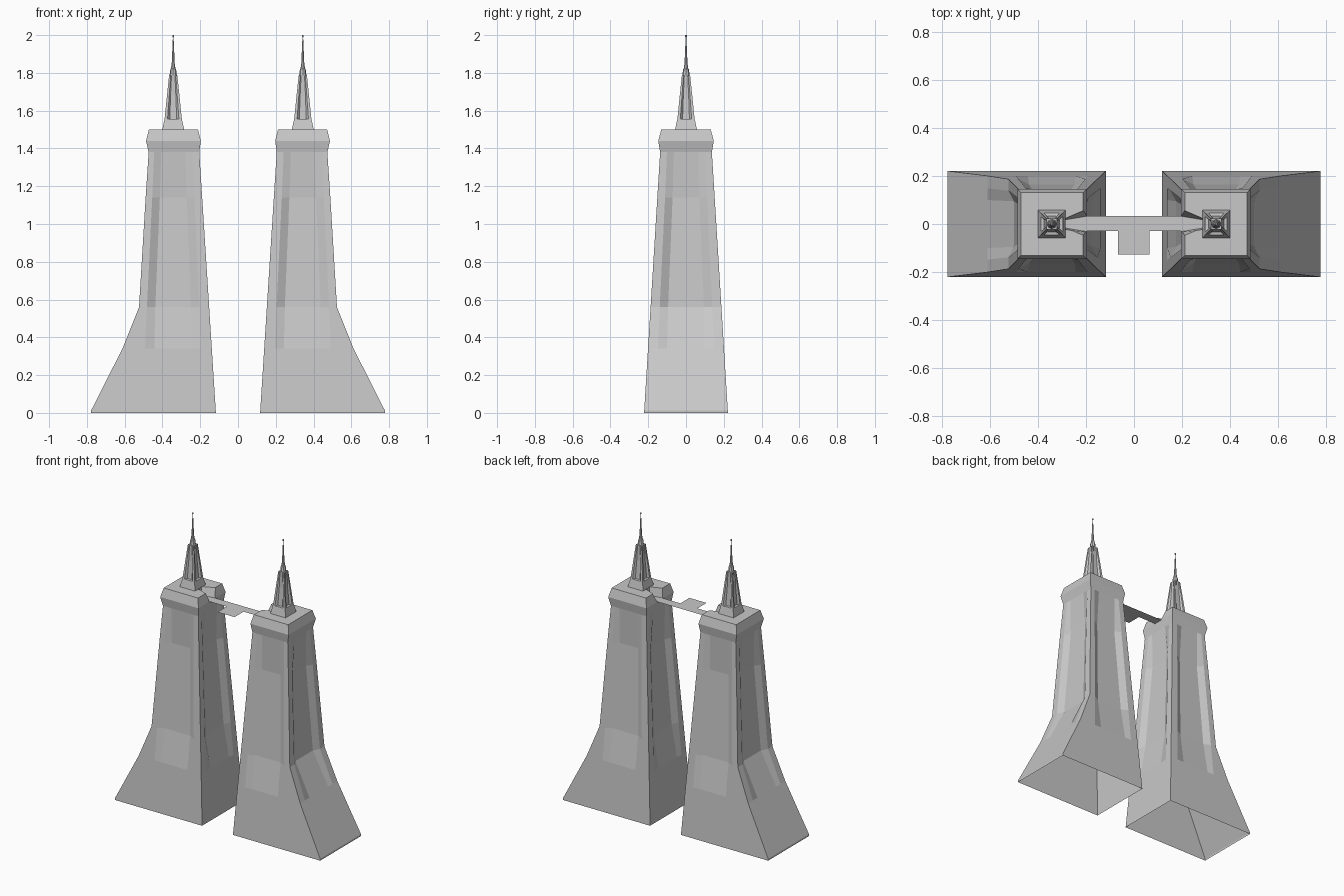
import bpy, bmesh, math

if "Cube" in bpy.data.objects:
    bpy.data.objects.remove(bpy.data.objects["Cube"])

# One stone colour for everything
stone = bpy.data.materials.new("stone_grey")
stone.use_nodes = True
stone.diffuse_color = (0.58, 0.58, 0.58, 1)
stone.node_tree.nodes["Principled BSDF"].inputs["Base Color"].default_value = (0.58, 0.58, 0.58, 1)

CX = 0.343  # tower axis


def add_object(name, bm):
    bmesh.ops.recalc_face_normals(bm, faces=bm.faces)
    mesh = bpy.data.meshes.new(name)
    bm.to_mesh(mesh)
    bm.free()
    mesh.materials.append(stone)
    obj = bpy.data.objects.new(name, mesh)
    bpy.context.collection.objects.link(obj)
    return obj


def loft(name, rings, side=1, cap_bottom=False, cap_top=False):
    """Join matching rings of points into a skin; side mirrors it in x."""
    bm = bmesh.new()
    loops = [[bm.verts.new((x * side, y, z)) for x, y, z in r] for r in rings]
    n = len(loops[0])
    for a, b in zip(loops, loops[1:]):
        for i in range(n):
            j = (i + 1) % n
            bm.faces.new((a[i], a[j], b[j], b[i]))
    if cap_bottom:
        bm.faces.new(loops[0])
    if cap_top:
        bm.faces.new(loops[-1])
    return add_object(name, bm)


def panel_ring(z, x0, x1, y, outer, inner, depth):
    """Rectangle whose four sides each carry a sunken centre panel."""
    offsets = [(-outer, 0), (-inner, depth), (inner, depth), (outer, 0)]
    front = [(x0, -y)] + [(CX + t, -y + d) for t, d in offsets]
    right = [(x1, -y)] + [(x1 - d, t) for t, d in offsets]
    back = [(x1, y)] + [(CX - t, y - d) for t, d in offsets]
    left = [(x0, y)] + [(x0 + d, -t) for t, d in offsets]
    return [(px, py, z) for px, py in front + right + back + left]


def rect_ring(z, x0, x1, y):
    return [(x0, -y, z), (x1, -y, z), (x1, y, z), (x0, y, z)]


def circle_ring(z, r, n=8):
    return [(CX + r * math.cos(math.tau * i / n), r * math.sin(math.tau * i / n), z)
            for i in range(n)]


# z, outer x, panel outer half width, panel inner half width, panel depth
SHAFT = [
    (0.012, 0.778, 0.155, 0.105, 0),
    (0.34, 0.612, 0.149, 0.100, 0),
    (0.56, 0.524, 0.139, 0.095, 0.023),
    (1.14, 0.489, 0.111, 0.071, 0.023),
    (1.38, 0.473, 0.101, 0.064, 0),
]
# z, half width, panel outer half width, panel inner half width, depth
SPIRE = [
    (1.50, 0.058, 0.032, 0.018, 0),
    (1.555, 0.046, 0.030, 0.018, 0),
    (1.557, 0.0455, 0.030, 0.018, 0.013),
    (1.68, 0.033, 0.021, 0.014, 0.010),
    (1.785, 0.022, 0.014, 0.009, 0),
]
MAST = [(1.78, 0.021), (1.79, 0.019), (1.82, 0.015), (1.823, 0.012),
        (1.85, 0.008), (1.988, 0.002), (1.992, 0.005), (2.0, 0.005)]


def build_tower(prefix, side):
    # Battered shaft with a flared outer foot, open underneath
    rings = [panel_ring(0, 0.117, 0.778, 0.222, 0.155, 0.105, 0)]
    for z, x1, outer, inner, depth in SHAFT:
        t = z / 1.38
        rings.append(panel_ring(z, 0.117 + 0.088 * t, x1, 0.222 - 0.085 * t, outer, inner, depth))
    loft(prefix + "_shaft", rings, side)

    # Cornice block, notched where the walkway enters
    cornice = loft(prefix + "_cornice", [
        rect_ring(1.38, 0.205, 0.473, 0.137),
        rect_ring(1.44, 0.197, 0.487, 0.147),
        rect_ring(1.50, 0.212, 0.472, 0.131)], side, True, True)
    notch = loft(prefix + "_notch_cutter", [
        [(0.17, -0.036, 1.44), (0.29, -0.016, 1.44), (0.29, 0.016, 1.44), (0.17, 0.036, 1.44)],
        [(0.17, -0.075, 1.52), (0.29, -0.024, 1.52), (0.29, 0.024, 1.52), (0.17, 0.075, 1.52)],
    ], side, True, True)
    notch.hide_render = True
    cut = cornice.modifiers.new("notch", "BOOLEAN")
    cut.operation = "DIFFERENCE"
    cut.solver = "EXACT"
    cut.object = notch
    bpy.context.view_layer.update()
    result = bpy.data.meshes.new_from_object(
        cornice.evaluated_get(bpy.context.evaluated_depsgraph_get()))
    cornice.modifiers.clear()
    cornice.data = result
    bpy.data.objects.remove(notch)

    # Tapered spire with sunken panels, then the mast
    loft(prefix + "_spire", [panel_ring(z, CX - h, CX + h, h, o, i, d)
                             for z, h, o, i, d in SPIRE], side, False, True)
    loft(prefix + "_mast", [circle_ring(z, r) for z, r in MAST], side, True, True)


build_tower("left", 1)
build_tower("right", -1)

# Thin walkway between the towers with a platform at the front
bm = bmesh.new()
outline = [(-0.29, -0.014), (-0.265, -0.03), (-0.066, -0.03), (-0.066, -0.128),
           (0.064, -0.128), (0.064, -0.03), (0.265, -0.03), (0.29, -0.014),
           (0.29, 0.014), (0.265, 0.033), (-0.265, 0.033), (-0.29, 0.014)]
bm.faces.new([bm.verts.new((x, y, 1.442)) for x, y in outline])
add_object("walkway", bm)
